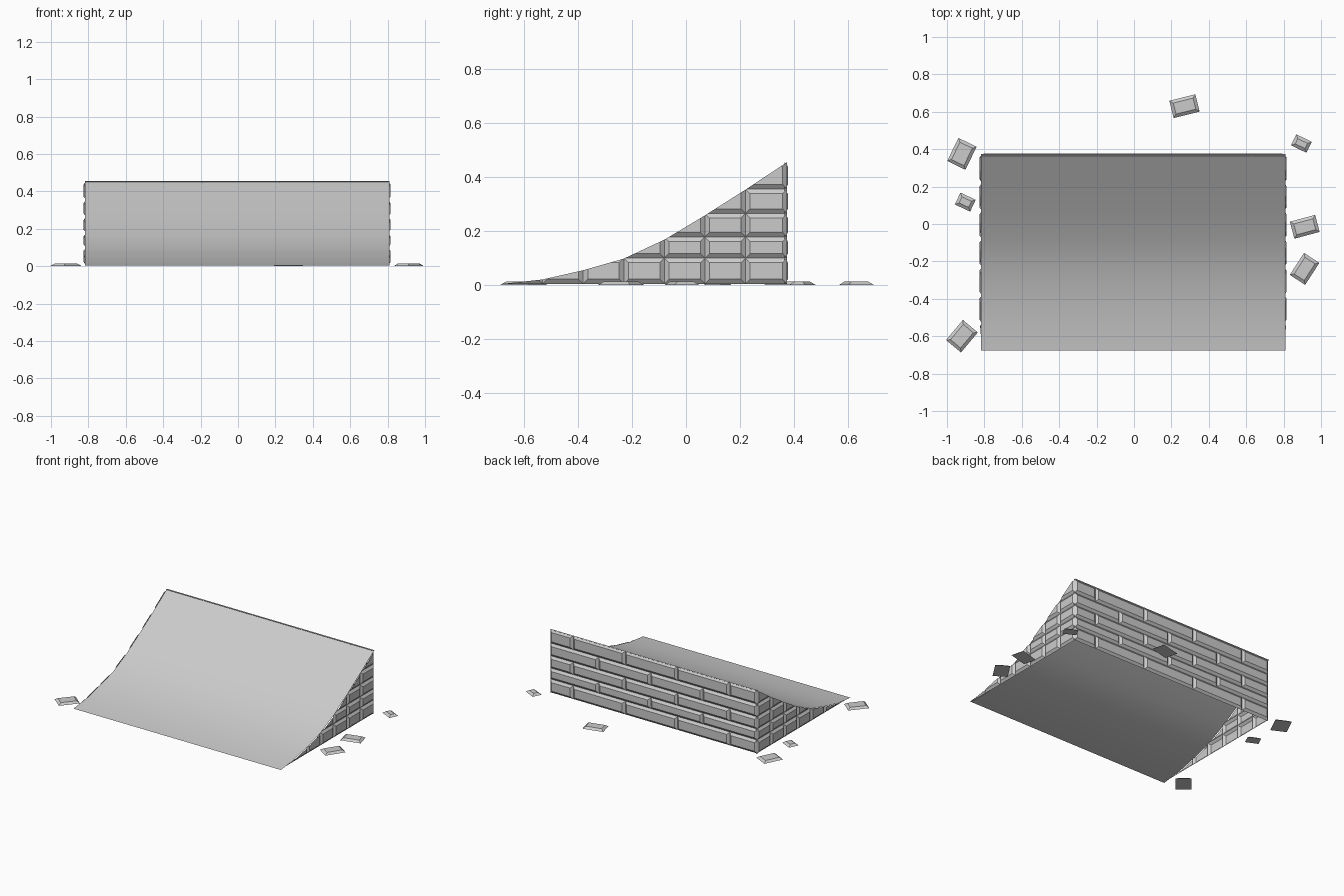
import bpy, bmesh, math
from mathutils import Vector, Matrix

if "Cube" in bpy.data.objects:
    bpy.data.objects.remove(bpy.data.objects["Cube"])

XL, XR = -0.812, 0.802          # mortar planes of the two side walls
YB = 0.364                      # mortar plane of the back wall
RELIEF = 0.013
# slope profile (y, z); its points are also the brick columns of the sides
PROFILE = [(-0.675, 0.005), (-0.53, 0.021), (-0.38, 0.055), (-0.23, 0.098),
           (-0.08, 0.168), (0.07, 0.258), (0.22, 0.353), (0.374, 0.455)]
ROWS = [0.005, 0.1, 0.178, 0.265, 0.355, 0.455]


def finish(name, bm):
    me = bpy.data.meshes.new(name)
    bm.to_mesh(me)
    bm.free()
    ob = bpy.data.objects.new(name, me)
    bpy.context.collection.objects.link(ob)
    return ob


def brick(bm, place, u0, u1, v0, v1, inset=0.017, height=RELIEF, bottom=False):
    """Pillow-shaped brick: bevelled sides rising to a flat face."""
    iu = min(inset, (u1 - u0) * 0.3)
    iv = min(inset, (v1 - v0) * 0.3)
    low = [bm.verts.new(place(u, v, 0)) for u, v in
           ((u0, v0), (u1, v0), (u1, v1), (u0, v1))]
    top = [bm.verts.new(place(u, v, height)) for u, v in
           ((u0 + iu, v0 + iv), (u1 - iu, v0 + iv),
            (u1 - iu, v1 - iv), (u0 + iu, v1 - iv))]
    for i in range(4):
        j = (i + 1) % 4
        bm.faces.new((low[i], low[j], top[j], top[i]))
    bm.faces.new(top)
    if bottom:
        bm.faces.new(low[::-1])


# ramp surface: smooth curved sheet
bm = bmesh.new()
pairs = [(bm.verts.new((XL - 0.007, y, z)), bm.verts.new((XR + 0.007, y, z)))
         for y, z in PROFILE]
for (a, b), (c, d) in zip(pairs, pairs[1:]):
    bm.faces.new((a, b, d, c)).smooth = True
finish("ramp_surface", bm)


# side walls: columns of bricks trimmed under the slope
def side_wall(name, x, sign):
    total = bmesh.new()
    for (y0, z0), (y1, z1) in zip(PROFILE, PROFILE[1:]):
        col = bmesh.new()
        for v0, v1 in zip(ROWS, ROWS[1:]):
            if v0 < z1:
                brick(col, lambda u, v, h: (x + sign * h, u, v), y0, y1, v0, v1)
        bmesh.ops.bisect_plane(col, geom=col.verts[:] + col.edges[:] + col.faces[:],
                               plane_co=(0, y0, z0),
                               plane_no=Vector((0, z0 - z1, y1 - y0)).normalized(),
                               clear_outer=True)
        tmp = bpy.data.meshes.new("column")
        col.to_mesh(tmp)
        col.free()
        total.from_mesh(tmp)
        bpy.data.meshes.remove(tmp)
    if sign < 0:
        bmesh.ops.reverse_faces(total, faces=total.faces[:])
    finish(name, total)


side_wall("right_brick_wall", XR, 1)
side_wall("left_brick_wall", XL, -1)

# back wall: running bond, built with u pointing to -x so it faces +y
bm = bmesh.new()
for r, (v0, v1) in enumerate(zip(ROWS, ROWS[1:])):
    first = 0.63 if r % 2 == 0 else 0.43
    joints = [XR + 0.007] + [first - 0.41 * k for k in range(4)
                             if first - 0.41 * k > XL + 0.03] + [XL - 0.007]
    for a, b in zip(joints, joints[1:]):
        brick(bm, lambda u, v, h: (-u, YB + h, v), -a, -b, v0, v1)
finish("back_brick_wall", bm)

# loose bricks: x, y, length, width, angle
LOOSE = [(-0.92, 0.375, 0.137, 0.108, 64), (-0.902, 0.117, 0.09, 0.07, -25),
         (-0.92, -0.6, 0.14, 0.104, 50), (0.27, 0.63, 0.143, 0.095, 14),
         (0.895, 0.43, 0.092, 0.065, -26), (0.913, -0.015, 0.14, 0.094, 15),
         (0.912, -0.24, 0.14, 0.098, 57)]
for x, y, l, w, ang in LOOSE:
    bm = bmesh.new()
    brick(bm, lambda u, v, h: (u, v, h), -l / 2, l / 2, -w / 2, w / 2, bottom=True)
    ob = finish("loose_brick", bm)
    ob.matrix_world = Matrix.Translation((x, y, 0.001)) @ Matrix.Rotation(math.radians(ang), 4, 'Z')
